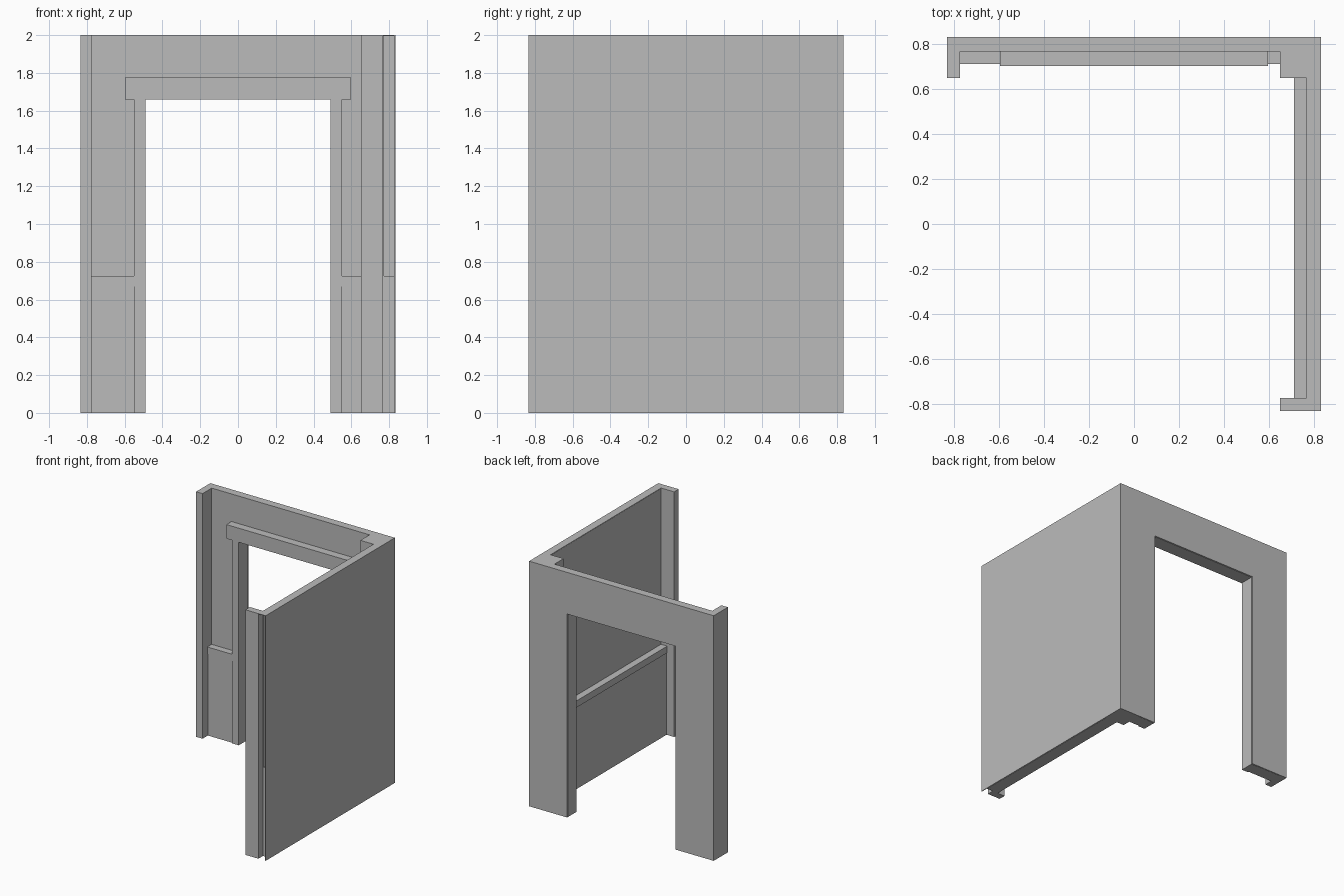
import bpy

cube = bpy.data.objects.get("Cube")
if cube:
    bpy.data.objects.remove(cube, do_unlink=True)

grey = bpy.data.materials.new("plain_grey")
grey.use_nodes = True
GREY = (0.5, 0.5, 0.5, 1)
grey.diffuse_color = GREY
grey.node_tree.nodes["Principled BSDF"].inputs["Base Color"].default_value = GREY

OUT = 0.833           # outer face of both walls
SKIN = 0.827          # inner side of the outer skin
INNER = 0.768         # room side of the upper walls
POST = 0.65           # room side of the posts
END = 0.775           # inner edge of the end posts
RAIL, PANEL = 0.712, 0.718
RAIL_LOW, RAIL_TOP = 0.67, 0.725
DOOR, JAMB, DOOR_TOP = 0.49, 0.55, 1.66
TOP = 2.0


def make(name, verts, faces):
    mesh = bpy.data.meshes.new(name)
    mesh.from_pydata(verts, [], faces)
    mesh.materials.append(grey)
    obj = bpy.data.objects.new(name, mesh)
    bpy.context.collection.objects.link(obj)
    return obj


def prism(name, outline, place, near, far):
    """Extrude a counter-clockwise outline from near to far."""
    n = len(outline)
    verts = [place(a, b, d) for d in (near, far) for a, b in outline]
    faces = [tuple(reversed(range(n))), tuple(range(n, 2 * n))]
    faces += [(i, (i + 1) % n, n + (i + 1) % n, n + i) for i in range(n)]
    return make(name, verts, faces)


def box(name, x, y, z):
    outline = [(x[0], y[0]), (x[1], y[0]), (x[1], y[1]), (x[0], y[1])]
    return prism(name, outline, lambda a, b, d: (a, b, d), z[0], z[1])


def doorway_sheet(name, x0, x1, y0, y1, bottom):
    """Upright sheet along the back with the door cut out of it."""
    outline = [(x0, bottom), (-DOOR, bottom), (-DOOR, DOOR_TOP), (DOOR, DOOR_TOP),
               (DOOR, bottom), (x1, bottom), (x1, TOP), (x0, TOP)]
    return prism(name, outline, lambda a, b, d: (a, -d, b), -y1, -y0)


# Outer skins of the two walls
box("side_wall_skin", (SKIN, OUT), (-OUT, OUT), (0, TOP))
doorway_sheet("back_wall_skin", -END, SKIN, SKIN, OUT, 0)

# Room side of the upper walls
box("side_wall_lining", (INNER, INNER + 0.004), (-END, POST), (RAIL_TOP, TOP - 0.005))
doorway_sheet("back_wall_lining", -END, POST, INNER, INNER + 0.004, RAIL_TOP)

# Caps closing the tops of the hollow walls
box("side_wall_cap", (INNER, SKIN), (-OUT, POST), (TOP - 0.004, TOP))
box("back_wall_cap", (-END, POST), (INNER, SKIN), (TOP - 0.004, TOP))

# Posts
box("right_end_post", (-OUT, -END), (POST, OUT), (0, TOP))
box("corner_post", (POST, SKIN), (POST, SKIN), (0, TOP))
box("front_end_post", (POST, INNER), (-OUT, -END), (0, TOP))

# Wainscot panels with the rail above them
for part, front, z in (("panel", PANEL, (0, RAIL_LOW)), ("rail", RAIL, (RAIL_LOW, RAIL_TOP))):
    box("side_" + part, (front, 0.825), (-END, POST), z)
    box("back_right_" + part, (-END, -JAMB), (front, 0.825), z)
    box("back_left_" + part, (JAMB, POST), (front, 0.825), z)

# Door frame
for side, s in (("left", 1), ("right", -1)):
    box(side + "_door_jamb", sorted((s * DOOR, s * JAMB)), (RAIL - 0.003, 0.823), (0, DOOR_TOP))
box("door_lintel", (-0.597, 0.597), (0.703, 0.823), (DOOR_TOP, 1.775))
